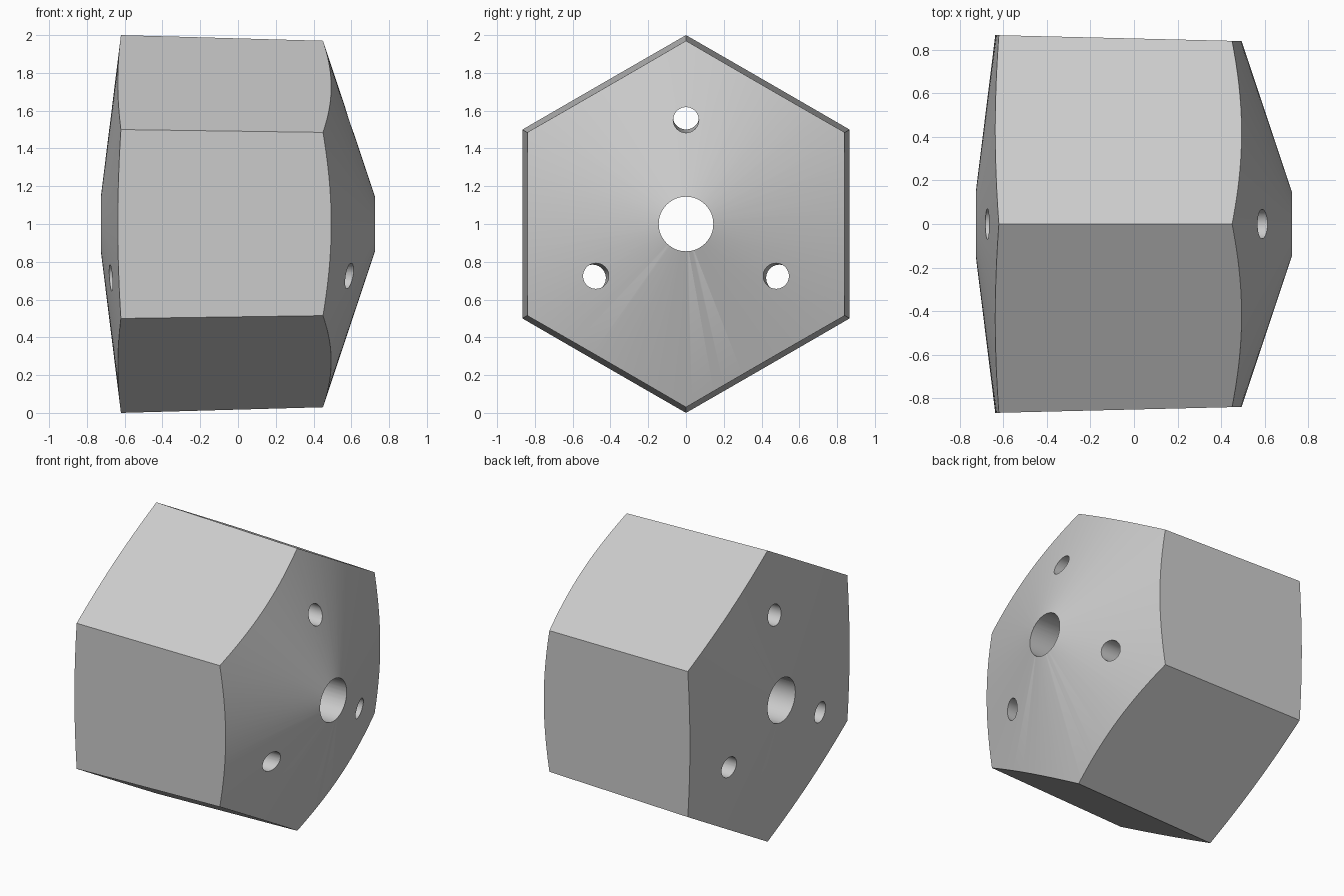
import bpy, bmesh, math

cube = bpy.data.objects.get("Cube")
if cube:
    bpy.data.objects.remove(cube, do_unlink=True)

MID = 1.0            # height of the long axis
TAPER = 0.028        # shrink per unit along x
WIDE_X = -0.62       # where the hexagon has its full size

grey = bpy.data.materials.new("light_grey")
grey.use_nodes = True
grey.diffuse_color = (0.6, 0.6, 0.6, 1)
grey.node_tree.nodes["Principled BSDF"].inputs["Base Color"].default_value = (0.6, 0.6, 0.6, 1)


def finish(name, bm):
    bmesh.ops.recalc_face_normals(bm, faces=bm.faces)
    mesh = bpy.data.meshes.new(name)
    bm.to_mesh(mesh)
    bm.free()
    mesh.materials.append(grey)
    obj = bpy.data.objects.new(name, mesh)
    bpy.context.collection.objects.link(obj)
    return obj


def ring(bm, x, radius, sides, offset=0.0, turn=0.0, phase=0.0, scale=1.0):
    """Ring around x, its centre moved outward by offset in direction turn."""
    cy, cz = offset * math.sin(turn), offset * math.cos(turn)
    verts = []
    for i in range(sides):
        a = math.tau * (i + phase) / sides
        y, z = cy + radius * math.sin(a), cz + radius * math.cos(a)
        verts.append(bm.verts.new((x, y * scale, MID + z * scale)))
    return verts


def bridge(bm, a, b):
    n = len(a)
    for i in range(n):
        bm.faces.new((a[i], a[(i + 1) % n], b[(i + 1) % n], b[i]))


def tapered_prism(name, sides, radius, offset=0.0, turn=0.0):
    bm = bmesh.new()
    ends = [ring(bm, x, radius, sides, offset, turn, 0.0, 1 - TAPER * (x - WIDE_X))
            for x in (-1, 1)]
    bridge(bm, *ends)
    for end in ends:
        bm.faces.new(end)
    return finish(name, bm)


def double_cone(name, left_tip, left_slope, right_tip, right_slope, radius=1.2, sides=96):
    bm = bmesh.new()
    rings = []
    for tip, slope in ((left_tip, left_slope), (right_tip, -right_slope)):
        rim = ring(bm, tip + slope * radius, radius, sides, phase=0.5)
        point = bm.verts.new((tip, 0, MID))
        for i in range(sides):
            bm.faces.new((rim[i], rim[(i + 1) % sides], point))
        rings.append(rim)
    bridge(bm, *rings)
    return finish(name, bm)


def cut(body, tool, operation):
    mod = body.modifiers.new(tool.name, 'BOOLEAN')
    mod.operation = operation
    mod.solver = 'EXACT'
    mod.object = tool
    bpy.context.view_layer.objects.active = body
    bpy.ops.object.modifier_apply(modifier=mod.name)
    bpy.data.objects.remove(tool, do_unlink=True)


# Tapered hexagonal body with conical ends
body = tapered_prism("hexagonal_body", 6, 1.0)
cut(body, double_cone("conical_ends", -0.744, 0.124, 0.773, 0.333), 'INTERSECT')

# Central bore and three smaller holes around it
cut(body, tapered_prism("central_bore", 64, 0.15), 'DIFFERENCE')
for k in range(3):
    cut(body, tapered_prism("small_hole", 40, 0.07, 0.57, math.tau * k / 3), 'DIFFERENCE')

# Smooth cones and bores, crisp edges
bpy.ops.object.select_all(action='DESELECT')
body.select_set(True)
bpy.context.view_layer.objects.active = body
bpy.ops.object.shade_smooth_by_angle(angle=math.radians(20))
